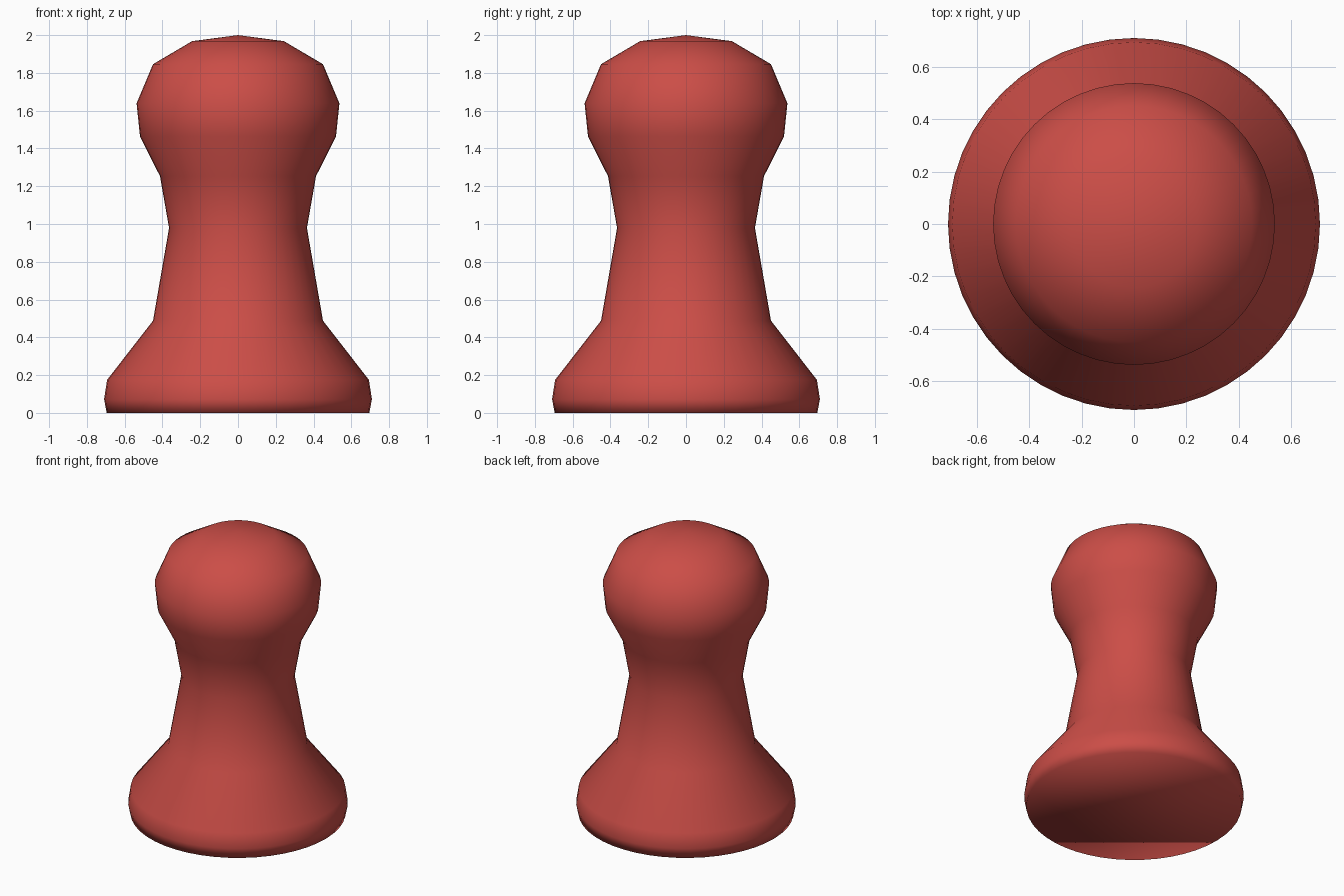
import bpy, bmesh, math

if "Cube" in bpy.data.objects:
    bpy.data.objects.remove(bpy.data.objects["Cube"])

SEGMENTS = 48

# Radius and height of each ring, bottom to top
PROFILE = [(0.695, 0.0), (0.709, 0.072), (0.693, 0.175), (0.45, 0.488),
           (0.365, 0.979), (0.413, 1.253), (0.519, 1.464), (0.537, 1.639),
           (0.45, 1.846), (0.243, 1.968)]

# Single red material
red = bpy.data.materials.new("soft_red")
red.diffuse_color = (0.60, 0.075, 0.063, 1)
red.use_nodes = True
red.node_tree.nodes["Principled BSDF"].inputs["Base Color"].default_value = red.diffuse_color

bm = bmesh.new()

# Turned body rings
rings = []
for r, z in PROFILE:
    rings.append([bm.verts.new((r * math.cos(2 * math.pi * i / SEGMENTS),
                                r * math.sin(2 * math.pi * i / SEGMENTS), z))
                  for i in range(SEGMENTS)])
for low, high in zip(rings, rings[1:]):
    for i in range(SEGMENTS):
        j = (i + 1) % SEGMENTS
        bm.faces.new((low[i], low[j], high[j], high[i]))

# Flat underside and shallow pointed top
bm.faces.new(rings[0][::-1])
tip = bm.verts.new((0, 0, 2.0))
for i in range(SEGMENTS):
    bm.faces.new((rings[-1][i], rings[-1][(i + 1) % SEGMENTS], tip))

for f in bm.faces:
    f.smooth = True

mesh = bpy.data.meshes.new("pawn_body")
bm.to_mesh(mesh)
bm.free()
mesh.materials.append(red)
body = bpy.data.objects.new("pawn_body", mesh)
bpy.context.collection.objects.link(body)
